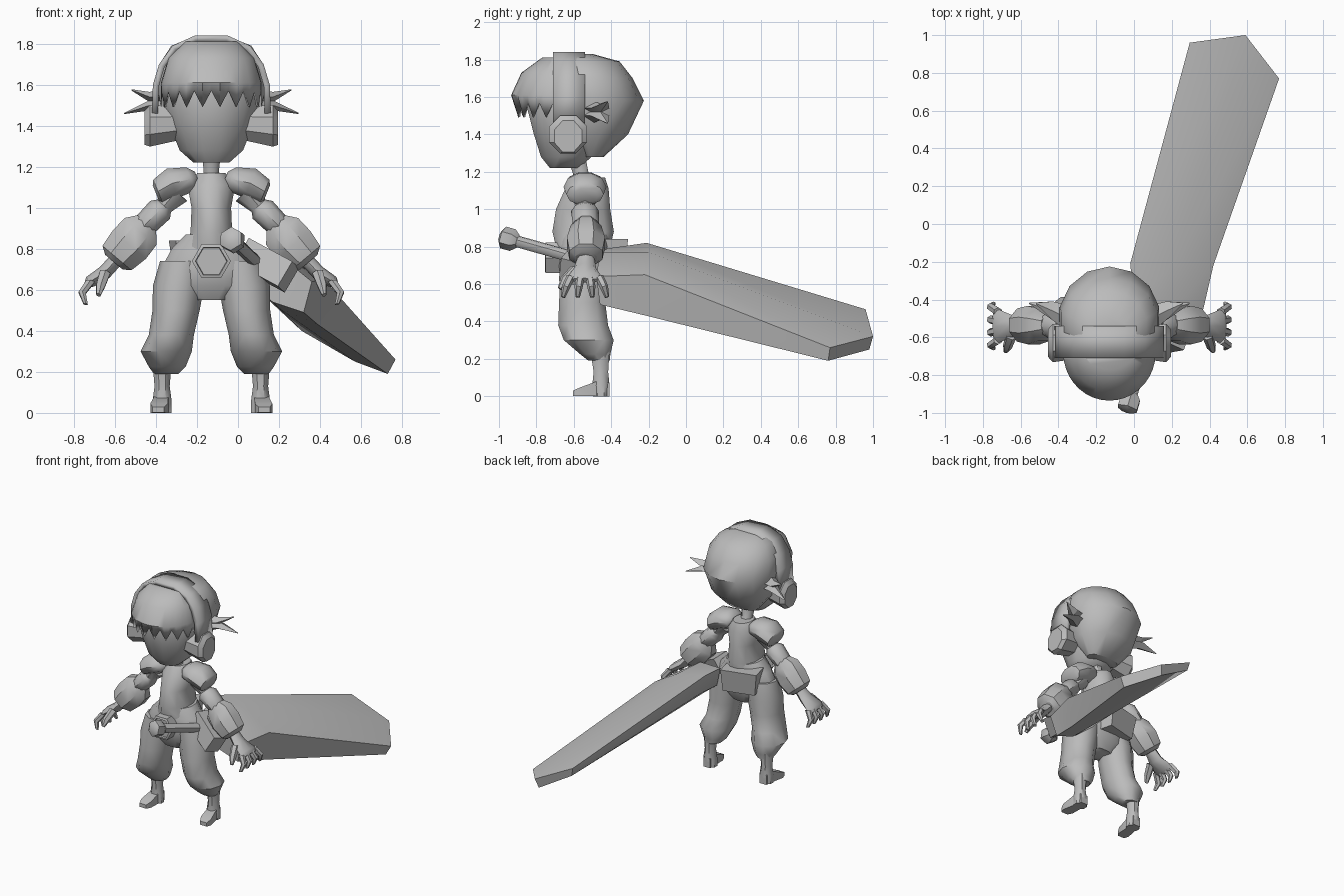
import bpy, bmesh
from math import sin, cos, pi, radians
from mathutils import Vector

old_cube = bpy.data.objects.get("Cube")
if old_cube:
    bpy.data.objects.remove(old_cube, do_unlink=True)

BODY_X = -0.13          # centre line of the figure
X, Y, Z = Vector((1, 0, 0)), Vector((0, 1, 0)), Vector((0, 0, 1))

grey = bpy.data.materials.new("plain_grey")
grey.use_nodes = True
grey.diffuse_color = (0.5, 0.5, 0.5, 1)
grey.node_tree.nodes["Principled BSDF"].inputs["Base Color"].default_value = (0.5, 0.5, 0.5, 1)


def finish(name, bm, side=1, centre=BODY_X, angle=45, thickness=0):
    """Place, mirror, shade and colour a finished mesh."""
    for vert in bm.verts:
        vert.co.x = centre + side * vert.co.x
    bmesh.ops.recalc_face_normals(bm, faces=bm.faces)
    mesh = bpy.data.meshes.new(name)
    bm.to_mesh(mesh)
    bm.free()
    mesh.materials.append(grey)
    obj = bpy.data.objects.new(name, mesh)
    bpy.context.collection.objects.link(obj)
    bpy.ops.object.select_all(action='DESELECT')
    obj.select_set(True)
    bpy.context.view_layer.objects.active = obj
    bpy.ops.object.shade_smooth_by_angle(angle=radians(angle))
    if thickness:
        shell = obj.modifiers.new("thickness", 'SOLIDIFY')
        shell.thickness = thickness
    return obj


def skin(bm, rings, closed=True):
    """Bridge matching rings of points with quads."""
    rows = [[bm.verts.new(point) for point in ring] for ring in rings]
    count = len(rows[0])
    for low, high in zip(rows, rows[1:]):
        for i in range(count if closed else count - 1):
            j = (i + 1) % count
            bm.faces.new((low[i], low[j], high[j], high[i]))
    return rows


def tube(name, path, ref=Y, axis=None, sides=10, turn=0, **options):
    """Skin rings (x, y, z, radius along ref, radius across) into a closed solid."""
    bm = bmesh.new()
    along = (axis or Vector(path[-1][:3]) - Vector(path[0][:3])).normalized()
    u = (ref - along * ref.dot(along)).normalized()
    v = along.cross(u)
    angles = [2 * pi * (i + turn) / sides for i in range(sides)]
    rows = skin(bm, [[Vector(p[:3]) + u * p[3] * cos(a) + v * p[4] * sin(a)
                      for a in angles] for p in path])
    bm.faces.new(rows[0])
    bm.faces.new(rows[-1])
    return finish(name, bm, **options)


def stack(name, rows, x=0, sides=12, **options):
    """Level rings: (z, y, half width, half depth)."""
    return tube(name, [(x, y, z, rx, ry) for z, y, rx, ry in rows],
                ref=X, axis=Z, sides=sides, turn=0.5, **options)


# Head and back hair
stack("head", [(1.22, -.65, .09, .08), (1.28, -.64, .16, .14), (1.4, -.62, .21, .2),
               (1.55, -.61, .25, .25), (1.75, -.6, .19, .2)])
stack("back_hair", [(1.28, -.5, .13, .06), (1.4, -.5, .23, .19), (1.58, -.5, .27, .275),
                    (1.7, -.52, .26, .235), (1.79, -.54, .2, .185),
                    (1.83, -.57, .1, .07)], sides=14)
stack("neck", [(1.1, -.54, .06, .06), (1.18, -.56, .04, .045), (1.26, -.58, .05, .05)], sides=8)

# Jagged fringe, an open half shell
steps = 18
fringe = []
for z, y, rx, ry in [(1.81, -.69, .13, .08), (1.73, -.68, .21, .2),
                     (1.61, -.68, .245, .255), (1.53, -.67, .245, .23)]:
    jag = 0.04 if z < 1.6 else 0
    fringe.append([(rx * cos(pi * i / steps), y - ry * sin(pi * i / steps),
                    z + jag * (1 if i % 2 else -1)) for i in range(steps + 1)])
bm = bmesh.new()
crown = skin(bm, fringe, closed=False)[0]
bm.faces.new(crown)
finish("fringe", bm, thickness=0.012)

# Band arching over the head
half_arch = [(.29, 1.46), (.285, 1.6), (.255, 1.7), (.19, 1.79), (.08, 1.84)]
arch = half_arch + [(-x, z) for x, z in reversed(half_arch)]
bm = bmesh.new()
skin(bm, [[(x, y, z) for x, z in arch] for y in (-.71, -.54)], closed=False)
finish("head_band", bm, thickness=0.03)

# Torso, hips and hexagonal buckle
stack("torso", [(1.17, -.52, .07, .09), (1.11, -.53, .12, .12), (1.0, -.55, .1, .15),
                (.88, -.55, .105, .17), (.8, -.55, .14, .15)])
stack("hips", [(.87, -.54, .13, .14), (.8, -.545, .2, .14), (.7, -.55, .255, .135),
               (.62, -.55, .25, .12), (.55, -.55, .12, .08)])
tube("buckle", [(0, y, .74, r, r) for y, r in
                [(-.64, .095), (-.75, .095), (-.755, .078), (-.74, .075)]],
     ref=X, axis=-Y, sides=6, angle=20)

# Pouch at the back of the waist
tube("back_pouch", [(-.05, -.42, .67, .17, .08), (-.06, -.41, .84, .19, .1)],
     ref=X + Y * 0.25, axis=Z, sides=4, turn=0.5, angle=20)

for side, word in ((1, "left"), (-1, "right")):
    # Ear pad and side tufts
    tube(word + "_ear_pad", [(.17, -.63, .0 + 1.41, .09, .09), (.3, -.63, 1.4, .11, .11),
                             (.325, -.63, 1.39, .08, .09)],
         axis=X, sides=8, turn=0.5, side=side, angle=30)
    for number, (height, reach, tip) in enumerate([(1.54, .39, 1.575), (1.5, .425, 1.46)]):
        tube(f"{word}_tuft_{number}", [(.22, -.5, height, .07, .04),
                                       (.3, -.46, height, .05, .025),
                                       (reach, -.42, tip, .003, .003)],
             axis=X, sides=4, side=side, angle=20)

    # Arm
    tube(word + "_shoulder_pad", [(.07, -.54, 1.15, .06, .03), (.1, -.54, 1.14, .1, .065),
                                  (.19, -.54, 1.12, .115, .08), (.26, -.54, 1.08, .1, .065),
                                  (.27, -.54, 1.07, .07, .045)], side=side)
    tube(word + "_upper_arm", [(.17, -.54, 1.08, .07, .07), (.23, -.54, 1.01, .05, .045),
                               (.25, -.54, .99, .075, .065), (.32, -.535, .92, .07, .06),
                               (.36, -.535, .87, .05, .05)], sides=8, side=side)
    tube(word + "_cuff", [(.315, -.535, .925, .06, .065), (.345, -.535, .885, .09, .11),
                          (.4, -.535, .82, .11, .115), (.46, -.535, .755, .095, .1),
                          (.475, -.535, .735, .06, .06)], sides=8, turn=0.5, side=side, angle=35)

    # Hand with spread fingers and thumb
    tube(word + "_palm", [(.47, -.535, .74, .045, .035), (.52, -.54, .685, .06, .035),
                          (.59, -.54, .64, .09, .03), (.61, -.54, .62, .08, .015)],
         sides=8, side=side)
    for finger in range(4):
        y = -.615 + finger * .05
        fan = (finger - 1.5) * .018
        tube(f"{word}_finger_{finger}", [(.59, y, .64, .024, .024), (.63, y + fan, .585, .022, .02),
                                         (.613, y + fan * 1.6, .53, .012, .012)],
             sides=6, side=side)
    tube(word + "_thumb", [(.52, -.59, .68, .03, .03), (.54, -.65, .62, .025, .025),
                           (.55, -.675, .575, .012, .012)], sides=6, side=side)

    # Baggy trouser leg, shin and shoe
    tube(word + "_trouser_leg", [(.13, -.55, .74, .12, .12), (.16, -.55, .62, .125, .13),
                                 (.172, -.555, .5, .115, .13), (.195, -.55, .38, .11, .14),
                                 (.22, -.52, .3, .125, .14), (.215, -.485, .225, .09, .085),
                                 (.22, -.465, .19, .06, .06)],
         ref=X, axis=-Z, side=side)
    stack(word + "_shin", [(.24, -.46, .05, .055), (.13, -.455, .04, .042),
                           (.06, -.455, .05, .05), (0, -.455, .05, .045)],
          x=.24, sides=8, side=side)
    tube(word + "_shoe", [(.24, -.41, .035, .04, .05), (.245, -.48, .04, .05, .055),
                          (.255, -.57, .023, .06, .032), (.258, -.605, .015, .04, .02)],
         ref=X, axis=-Y, sides=4, turn=0.5, side=side)

# Sword hilt, laid out on the weapon's own axis
aim = Vector((.28, .92, -.26)).normalized()
across = Vector((.85, 0, -.5))
pommel = Vector((-.025, -.945, .84))


def along_hilt(rows):
    return [(*(pommel + aim * t), ru, rv) for t, ru, rv in rows]


tube("pommel", along_hilt([(-.05, .035, .035), (-.035, .06, .06), (.02, .06, .06), (.05, .035, .035)]),
     ref=across, sides=6, centre=0)
tube("grip", along_hilt([(.03, .032, .032), (.4, .032, .032)]), ref=across, sides=8, centre=0)

bm = bmesh.new()
normal = aim.cross(across).normalized()
wide = normal.cross(aim)
middle = Vector((.14, -.57, .72))
skin_rows = skin(bm, [[middle + aim * t + wide * .13 * a + normal * .07 * b
                       for a, b in ((-1, -1), (1, -1), (1, 1), (-1, 1))] for t in (-.06, .06)])
for row in skin_rows:
    bm.faces.new(row)
finish("guard", bm, centre=0, angle=20)

# Broad blade: upper edge, middle and lower edge, then the same underneath
sections = [
    [(.0, -.42, .79), (.2, -.46, .77), (.36, -.48, .64), (.32, -.46, .49), (.17, -.46, .54), (.03, -.42, .65)],
    [(-.02, -.21, .82), (.22, -.2, .77), (.42, -.22, .65), (.39, -.21, .43), (.2, -.2, .51), (.01, -.2, .68)],
    [(.295, .96, .465), (.59, 1.0, .32), (.768, .77, .26), (.73, .76, .19), (.57, .98, .25), (.31, .95, .4)],
]
bm = bmesh.new()
rows = skin(bm, sections)
for row in (rows[0], rows[-1]):
    for i in range(2):
        bm.faces.new((row[i], row[i + 1], row[4 - i], row[5 - i]))
finish("blade", bm, centre=0, angle=50)
